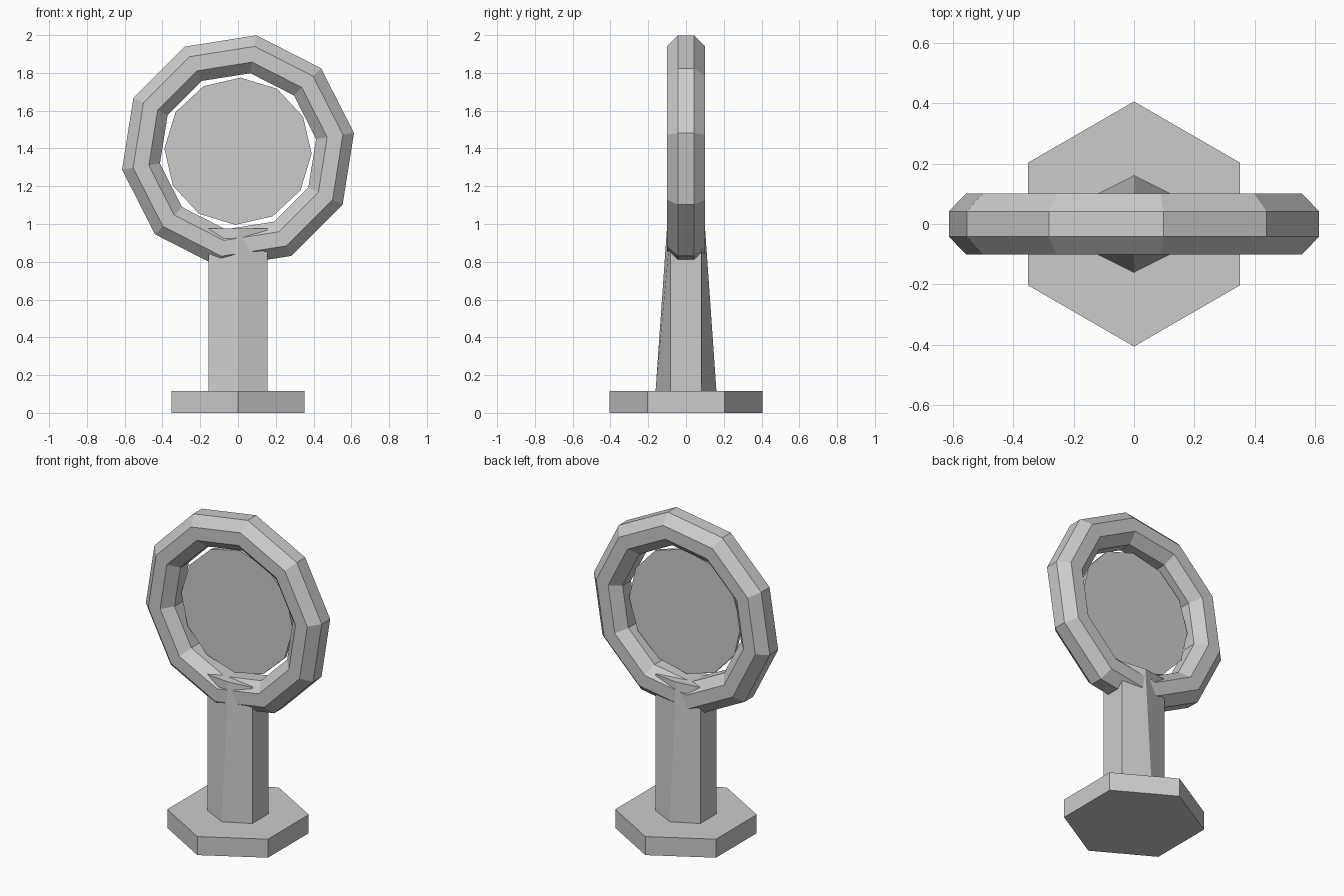
import bpy, bmesh
from math import cos, sin, radians, tau

if "Cube" in bpy.data.objects:
    bpy.data.objects.remove(bpy.data.objects["Cube"])


def circle(n, r, offset=0.0):
    """Points of a regular polygon, starting at an angle in degrees."""
    return [(r * cos(tau * i / n + radians(offset)),
             r * sin(tau * i / n + radians(offset))) for i in range(n)]


def loft(name, rings, closed=False):
    """Skin quads between point rings, capped unless the loop is closed."""
    bm = bmesh.new()
    loops = [[bm.verts.new(p) for p in ring] for ring in rings]
    n, m = len(loops[0]), len(loops)
    for i in range(m if closed else m - 1):
        a, b = loops[i], loops[(i + 1) % m]
        for j in range(n):
            k = (j + 1) % n
            bm.faces.new((a[j], a[k], b[k], b[j]))
    if not closed:
        bm.faces.new(loops[0][::-1])
        bm.faces.new(loops[-1])
    bmesh.ops.recalc_face_normals(bm, faces=bm.faces[:])
    mesh = bpy.data.meshes.new(name)
    bm.to_mesh(mesh)
    bm.free()
    obj = bpy.data.objects.new(name, mesh)
    bpy.context.collection.objects.link(obj)
    return obj


CENTRE_Z = 1.385

# Hexagonal foot
foot = circle(6, 0.406, 90)
loft("base", [[(x, y, z) for x, y in foot] for z in (0.0, 0.117)])


# Six-sided post whose front and back ridges lean inwards
def post_section(ridge, z):
    w, s = 0.157, 0.082
    return [(0, -ridge, z), (w, -s, z), (w, s, z),
            (0, ridge, z), (-w, s, z), (-w, -s, z)]


loft("post", [post_section(0.161, 0.117), post_section(0.101, 0.976)])

# Ten-sided ring with an octagonal section
section = circle(8, 0.11, 22.5)
loft("ring_frame",
     [[((0.52 + r) * c, y, CENTRE_Z + (0.52 + r) * s) for r, y in section]
      for c, s in circle(10, 1.0, 9)], closed=True)

# Thin twelve-sided disc floating inside the ring
disc = circle(12, 0.39, -2)
loft("disc", [[(x, y, CENTRE_Z + z) for x, z in disc] for y in (-0.01, 0.01)])
